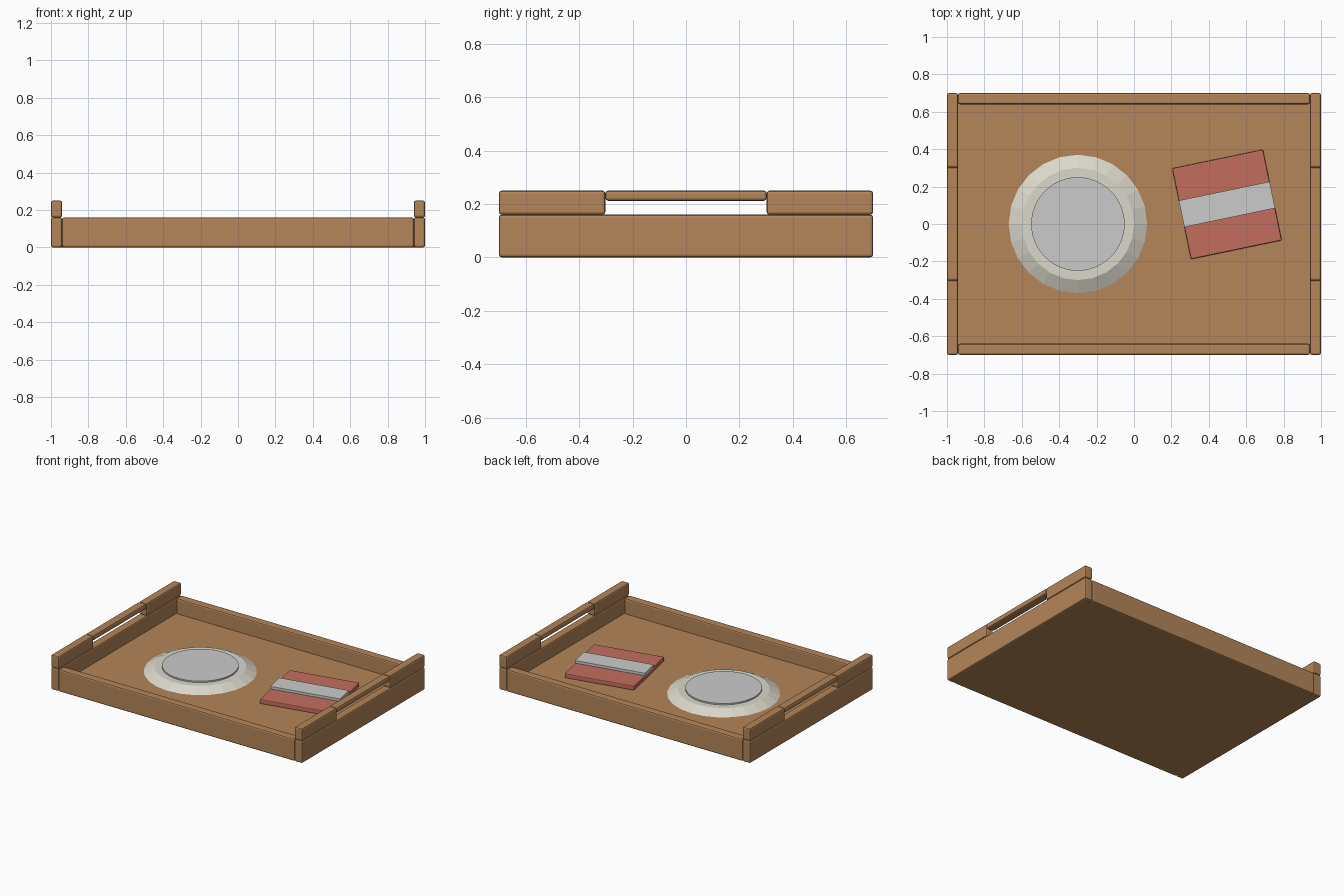
import bpy
import math

if "Cube" in bpy.data.objects:
    bpy.data.objects.remove(bpy.data.objects["Cube"])


def material(name, color):
    m = bpy.data.materials.new(name)
    m.diffuse_color = (*color, 1.0)
    m.use_nodes = True
    m.node_tree.nodes["Principled BSDF"].inputs["Base Color"].default_value = m.diffuse_color
    return m


WOOD = material("wood", (0.46, 0.235, 0.10))
CLOTH = material("red_cloth", (0.55, 0.155, 0.11))
CREAM = material("cream_glaze", (0.71, 0.68, 0.60))
WHITE = material("white", (0.70, 0.70, 0.67))


def box(name, lo, hi, mat, bevel=0.0, turn=0.0):
    """Box between two corners, optionally bevelled and turned about z."""
    centre = [(a + b) / 2 for a, b in zip(lo, hi)]
    bpy.ops.mesh.primitive_cube_add(size=1, location=centre)
    ob = bpy.context.object
    ob.name = name
    ob.scale = [b - a for a, b in zip(lo, hi)]
    bpy.ops.object.transform_apply(location=False, rotation=False, scale=True)
    ob.rotation_euler.z = turn
    ob.data.materials.append(mat)
    if bevel:
        mod = ob.modifiers.new("edge_rounding", 'BEVEL')
        mod.width = bevel
        mod.segments = 2
    return ob


# Tray floor
box("tray_floor", (-0.97, -0.67, 0.0), (0.97, 0.67, 0.05), WOOD)

# Front and back boards
for label, s in (("front", -1), ("back", 1)):
    y0, y1 = sorted((s * 0.64, s * 0.70))
    box(label + "_board", (-0.94, y0, 0.0), (0.94, y1, 0.16), WOOD, 0.01)

# Side boards, each topped by two blocks and a grip bar
for label, s in (("left", -1), ("right", 1)):
    x0, x1 = sorted((s * 0.94, s * 1.0))
    box(label + "_board", (x0, -0.70, 0.0), (x1, 0.70, 0.16), WOOD, 0.01)
    box(label + "_handle_front_block", (x0, -0.70, 0.16), (x1, -0.302, 0.25), WOOD, 0.01)
    box(label + "_handle_back_block", (x0, 0.302, 0.16), (x1, 0.70, 0.25), WOOD, 0.01)
    box(label + "_handle_bar", (x0, -0.302, 0.212), (x1, 0.302, 0.25), WOOD, 0.01)

# Plate: faceted sloping rim with a smooth raised disc
bpy.ops.mesh.primitive_cone_add(vertices=24, radius1=0.37, radius2=0.30, depth=0.035,
                                location=(-0.3, 0, 0.0675))
rim = bpy.context.object
rim.name = "plate_rim"
rim.data.materials.append(CREAM)

bpy.ops.mesh.primitive_cylinder_add(vertices=48, radius=0.25, depth=0.025,
                                    location=(-0.3, 0, 0.0825))
disc = bpy.context.object
disc.name = "plate_centre"
disc.data.materials.append(WHITE)
bpy.ops.object.shade_smooth_by_angle(angle=math.radians(30))

# Folded napkin with a raised stripe
cx, cy = 0.497, 0.105
box("napkin", (cx - 0.248, cy - 0.248, 0.05), (cx + 0.248, cy + 0.248, 0.082), CLOTH, 0.006, 0.205)
box("napkin_stripe", (cx - 0.248, cy - 0.0725, 0.078), (cx + 0.248, cy + 0.0725, 0.10), WHITE, 0, 0.205)
